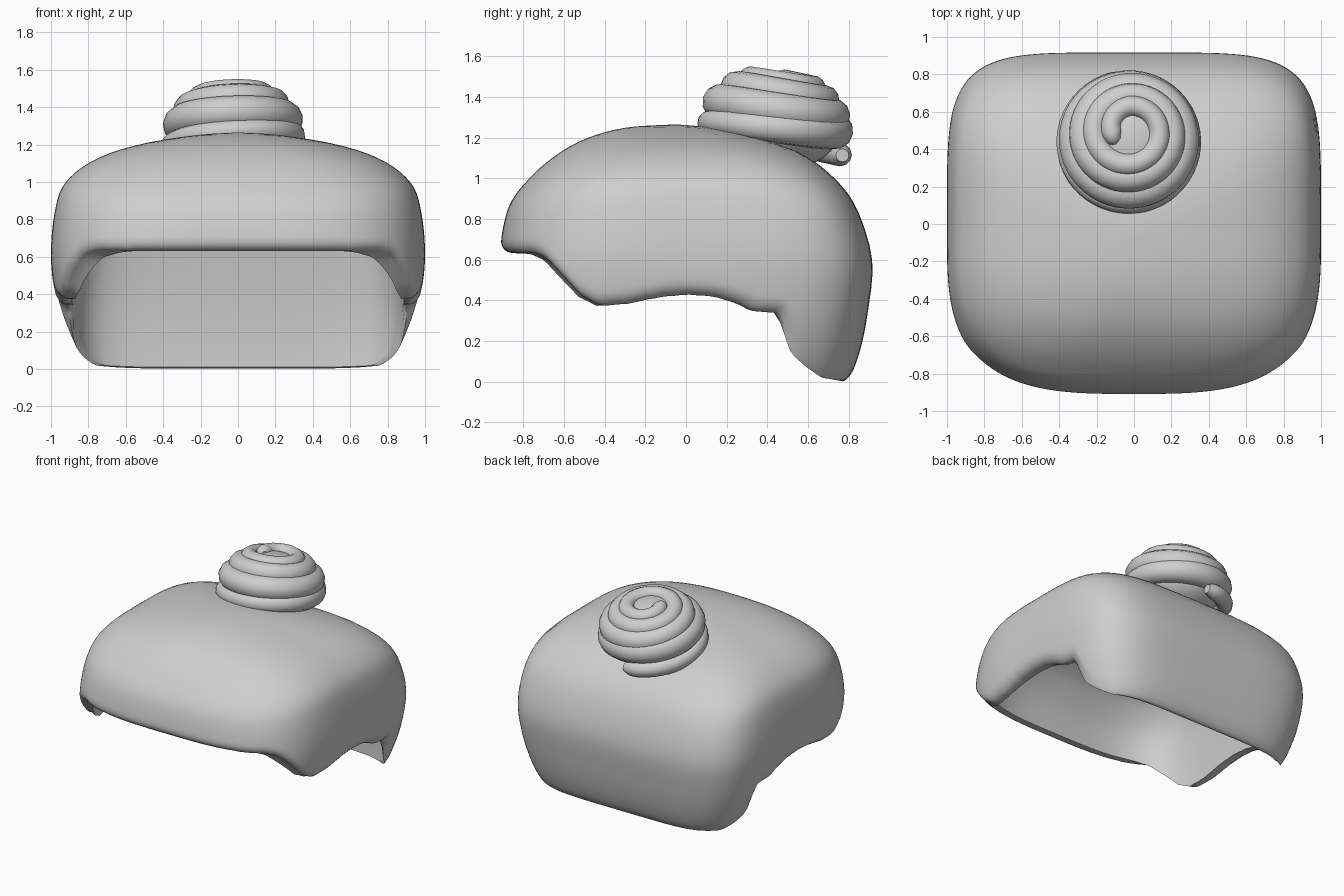
import bpy, bmesh, math
from mathutils import Matrix, Vector

cube = bpy.data.objects.get("Cube")
if cube:
    bpy.data.objects.remove(cube, do_unlink=True)

# One plain grey for everything
grey = bpy.data.materials.new("plain_grey")
grey.use_nodes = True
COLOUR = (0.62, 0.62, 0.62, 1)
grey.diffuse_color = COLOUR
grey.node_tree.nodes["Principled BSDF"].inputs["Base Color"].default_value = COLOUR


def spline(rows, p):
    """Smooth interpolation through equally spaced rows."""
    last = len(rows) - 1
    i = min(max(int(p), 0), last - 1)
    t = p - i
    r0, r1, r2, r3 = (rows[min(max(k, 0), last)] for k in range(i - 1, i + 3))
    return [b + 0.5 * t * (c - a + t * (2 * a - 5 * b + 4 * c - d + t * (3 * (b - c) + d - a)))
            for a, b, c, d in zip(r0, r1, r2, r3)]


def linear(points, x):
    for (x0, v0), (x1, v1) in zip(points, points[1:]):
        if x <= x1:
            return v0 + (v1 - v0) * max(0, x - x0) / (x1 - x0)
    return points[-1][1]


def finish(obj, angle):
    bpy.ops.object.select_all(action="DESELECT")
    obj.select_set(True)
    bpy.context.view_layer.objects.active = obj
    if obj.type == "CURVE":
        bpy.ops.object.convert(target="MESH")
    bpy.ops.object.shade_smooth_by_angle(angle=math.radians(angle))


# Levels from crown to hem: height, half width, front, back, corner squareness
MID = -0.05
OUTER = [
    (1.265, 0.0, MID, MID, 2.2),
    (1.25, 0.23, -0.29, 0.12, 2.3),
    (1.20, 0.53, -0.48, 0.35, 2.5),
    (1.12, 0.765, -0.63, 0.57, 2.8),
    (1.00, 0.92, -0.77, 0.73, 3.0),
    (0.85, 0.978, -0.875, 0.84, 3.1),
    (0.60, 1.0, -0.92, 0.915, 3.2),
    (0.35, 0.97, -0.92, 0.895, 3.2),
    (0.15, 0.91, -0.92, 0.855, 3.2),
    (0.0, 0.85, -0.92, 0.80, 3.2),
]
INNER = [
    (1.15, 0.0, MID, MID, 2.3),
    (1.14, 0.25, -0.28, 0.14, 2.5),
    (1.10, 0.52, -0.47, 0.33, 2.8),
    (1.02, 0.70, -0.62, 0.49, 3.2),
    (0.92, 0.79, -0.71, 0.60, 3.5),
    (0.79, 0.84, -0.78, 0.67, 3.7),
    (0.60, 0.87, -0.82, 0.71, 3.8),
    (0.35, 0.89, -0.83, 0.74, 3.8),
    (0.15, 0.88, -0.83, 0.75, 3.8),
    (0.0, 0.85, -0.83, 0.75, 3.8),
]
# Hem height along the side, front to back
HEM = [(-0.92, 0.635), (-0.76, 0.63), (-0.70, 0.60), (-0.53, 0.42), (-0.44, 0.375),
       (-0.30, 0.385), (-0.12, 0.42), (0.02, 0.43), (0.16, 0.42), (0.27, 0.39),
       (0.36, 0.35), (0.50, 0.34), (0.56, 0.14), (0.62, 0.075), (0.69, 0.02), (0.80, 0.003)]


def cap_point(levels, p, angle):
    z, w, front, back, n = spline(levels, p)
    c, s = math.cos(angle), math.sin(angle)
    if s > 0:
        n += 1.8 * min(1, p / 5)
    r = (abs(c) ** n + abs(s) ** n) ** (-1 / n)
    return Vector((w * r * c, MID + r * s * ((back - MID) if s > 0 else (MID - front)), z))


def hem_level(levels, angle):
    p, end = 3.0, len(levels) - 1
    while p < end:
        v = cap_point(levels, p, angle)
        if v.z <= linear(HEM, v.y):
            break
        p += 0.01
    return min(p, end)


COLS, ROWS, ROLL = 240, 34, 0.07


def skin_column(levels, angle):
    """Points from crown to hem, closer together near the hem."""
    end = hem_level(levels, angle)
    return [cap_point(levels, end * (1 - (1 - j / ROWS) ** 1.6), angle)
            for j in range(1, ROWS + 1)]


def dome(bm, top, point_columns, inward):
    """One skin of the cap; returns its hem loop."""
    crown = bm.verts.new((0, MID, top))
    columns = [[bm.verts.new(v) for v in col] for col in point_columns]
    for i, left in enumerate(columns):
        right = columns[(i + 1) % COLS]
        faces = [(crown, left[0], right[0])]
        faces += [(left[j], left[j + 1], right[j + 1], right[j]) for j in range(ROWS - 1)]
        for f in faces:
            bm.faces.new(f[::-1] if inward else f)
    return [col[-1] for col in columns]


# Hollow cap: the outer skin rolls inward at the hem to meet the inner skin
angles = [math.tau * i / COLS for i in range(COLS)]
outer = [skin_column(OUTER, a) for a in angles]
inner = [skin_column(INNER, a) for a in angles]
for out_col, in_col in zip(outer, inner):
    hem, lining = out_col[-1].copy(), in_col[-1]
    shift = Vector((lining.x - hem.x, lining.y - hem.y, 0)) * 0.6
    for v in out_col:
        near = max(0, 1 - (v.z - hem.z) / ROLL)
        v += shift * (1 - math.sqrt(1 - min(1, near) ** 2))
bm = bmesh.new()
outer_hem = dome(bm, OUTER[0][0], outer, False)
inner_hem = dome(bm, INNER[0][0], inner, True)
for i in range(COLS):
    k = (i + 1) % COLS
    bm.faces.new((outer_hem[i], inner_hem[i], inner_hem[k], outer_hem[k]))
mesh = bpy.data.meshes.new("cap_shell")
bm.to_mesh(mesh)
bm.free()
mesh.materials.append(grey)
cap = bpy.data.objects.new("cap_shell", mesh)
bpy.context.collection.objects.link(cap)
finish(cap, 60)

# Coiled bun: radius, height and tube size at each half turn, from top centre outward
HALF_TURNS = [(0.14, 0.305, 0.055), (0.175, 0.28, 0.06), (0.205, 0.255, 0.07),
              (0.235, 0.225, 0.078), (0.26, 0.185, 0.085), (0.295, 0.135, 0.09),
              (0.285, 0.115, 0.09), (0.325, 0.025, 0.062), (0.345, 0.005, 0.058)]
place = Matrix.Translation((-0.02, 0.43, 1.18)) @ Matrix.Rotation(math.radians(-12), 4, "X")
START, STEPS = -0.36, 220
curve = bpy.data.curves.new("coiled_bun", "CURVE")
curve.dimensions = "3D"
curve.bevel_depth = 1.0
curve.bevel_resolution = 4
curve.use_fill_caps = True
path = curve.splines.new("POLY")
path.points.add(STEPS)
for k, point in enumerate(path.points):
    t = START + (4 - START) * k / STEPS
    r, h, tube = spline(HALF_TURNS, max(2 * t, 0))
    if t < 0:
        r += 0.16 * t
    a = math.pi / 2 - math.tau * t
    point.co = (*(place @ Vector((r * math.cos(a), r * math.sin(a), h))), 1)
    # Rounded tips
    tip = min(1, (k + 0.5) / 6, (STEPS - k + 0.5) / 3)
    point.radius = tube * math.sqrt(1 - (1 - tip) ** 2)
curve.materials.append(grey)
bun = bpy.data.objects.new("coiled_bun", curve)
bpy.context.collection.objects.link(bun)
finish(bun, 60)

# Filling inside the coil
bpy.ops.mesh.primitive_uv_sphere_add(segments=32, ring_count=16, radius=1)
core = bpy.context.object
core.name = "bun_core"
core.data.transform(place @ Matrix.Translation((0, 0, 0.1)) @ Matrix.Diagonal((0.31, 0.31, 0.225, 1)))
core.data.materials.append(grey)
finish(core, 60)
